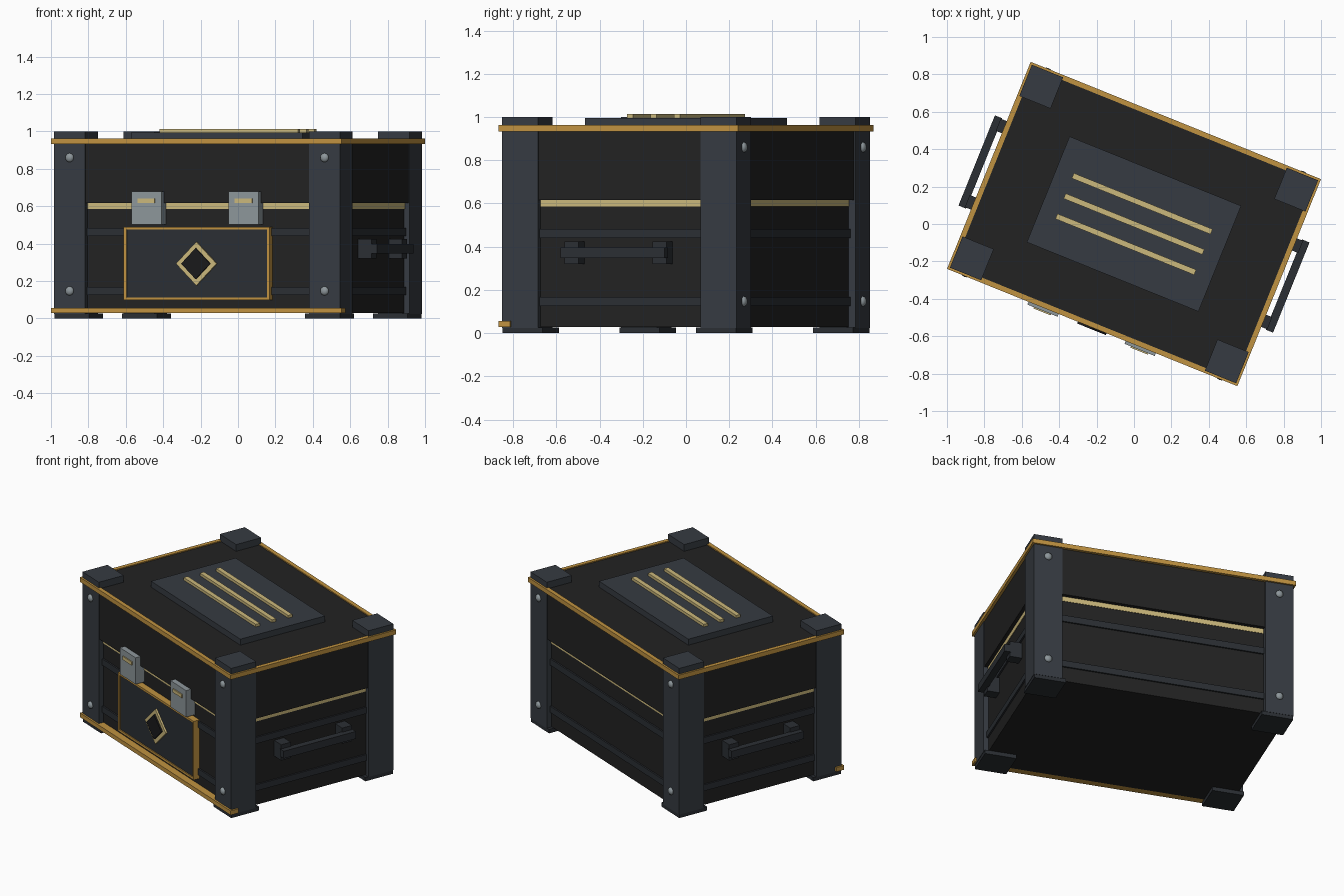
import bpy, bmesh, math
from mathutils import Matrix, Vector

if "Cube" in bpy.data.objects:
    bpy.data.objects.remove(bpy.data.objects["Cube"])

TURN = Matrix.Rotation(math.radians(-22), 4, 'Z')   # whole chest is turned


def material(name, rgb):
    m = bpy.data.materials.new(name)
    m.diffuse_color = (*rgb, 1)
    m.use_nodes = True
    m.node_tree.nodes["Principled BSDF"].inputs["Base Color"].default_value = m.diffuse_color
    return m


BLACK = material("charcoal", (0.016, 0.016, 0.016))
SLATE = material("slate", (0.037, 0.044, 0.054))
DARK = material("dark slate", (0.024, 0.028, 0.034))
GOLD = material("gold", (0.53, 0.29, 0.052))
PALE = material("pale gold", (0.60, 0.48, 0.20))
SILVER = material("silver", (0.27, 0.31, 0.33))
GEM = material("black", (0.010, 0.010, 0.011))


def finish(name, bm, mat):
    bmesh.ops.recalc_face_normals(bm, faces=bm.faces)
    me = bpy.data.meshes.new(name)
    bm.to_mesh(me)
    bm.free()
    me.materials.append(mat)
    ob = bpy.data.objects.new(name, me)
    ob.matrix_world = TURN
    bpy.context.collection.objects.link(ob)
    return ob


def box(name, x, y, z, mat):
    """Box from (min, max) ranges in the chest's own frame."""
    bm = bmesh.new()
    size = [abs(r[1] - r[0]) for r in (x, y, z)]
    mid = Vector([(r[0] + r[1]) / 2 for r in (x, y, z)])
    bmesh.ops.create_cube(bm, size=1, matrix=Matrix.Translation(mid) @ Matrix.Diagonal((*size, 1)))
    return finish(name, bm, mat)


def slab(name, hx, hy, z, mat):
    return box(name, (-hx, hx), (-hy, hy), z, mat)


def frame(name, outer, inner, y0, y1, mat):
    """Upright four-sided ring facing front; outer and inner are (x, z) loops."""
    bm = bmesh.new()
    rings = [[bm.verts.new((px, y, pz)) for px, pz in loop]
             for loop, y in ((outer, y0), (outer, y1), (inner, y1), (inner, y0))]
    for k in range(4):
        a, b = rings[k], rings[(k + 1) % 4]
        for i in range(4):
            j = (i + 1) % 4
            bm.faces.new((a[i], a[j], b[j], b[i]))
    return finish(name, bm, mat)


def diamond(r, cz=0.293):
    return [(r, cz), (0, cz + r), (-r, cz), (0, cz - r)]


def rect(hx, z0, z1):
    return [(hx, z0), (hx, z1), (-hx, z1), (-hx, z0)]


# body, seam strip and overhanging lid
slab("body", 0.795, 0.55, (0.028, 0.59), BLACK)
slab("seam_strip", 0.798, 0.553, (0.585, 0.62), PALE)
slab("lid", 0.82, 0.578, (0.617, 0.955), BLACK)

# horizontal rails around the body
for n, z in (("lower", (0.125, 0.167)), ("upper", (0.44, 0.483))):
    slab(n + "_rail", 0.805, 0.56, z, DARK)

# corner posts, feet and rivets
for sx, nx in ((-1, "left"), (1, "right")):
    for sy, ny in ((-1, "front"), (1, "back")):
        tag = ny + "_" + nx
        box(tag + "_post", (sx * 0.645, sx * 0.825), (sy * 0.405, sy * 0.585), (0.024, 1.0), SLATE)
        box(tag + "_foot", (sx * 0.623, sx * 0.823), (sy * 0.383, sy * 0.583), (0, 0.026), DARK)
        for k, z in enumerate((0.147, 0.86)):
            bm = bmesh.new()
            bmesh.ops.create_uvsphere(
                bm, u_segments=12, v_segments=8, radius=0.024,
                matrix=Matrix.Translation((sx * 0.735, sy * 0.585, z)) @ Matrix.Diagonal((1, 0.7, 1, 1)))
            for f in bm.faces:
                f.smooth = True
            finish(f"{tag}_rivet_{k + 1}", bm, SILVER)

# gold edging: all round the lid, and along the front at the bottom
TX, TY, TW = 0.837, 0.597, 0.027
for s, ny, nx in ((-1, "front", "left"), (1, "back", "right")):
    box(ny + "_lid_trim", (-TX, TX), (s * (TY - TW), s * TY), (0.932, 0.962), GOLD)
    box(nx + "_lid_trim", (s * (TX - TW), s * TX), (-TY + TW, TY - TW), (0.932, 0.962), GOLD)
box("front_bottom_trim", (-TX, TX), (-TY, -0.54), (0.029, 0.057), GOLD)

# raised plate with three bars on the lid
slab("lid_plate", 0.495, 0.305, (0.95, 0.995), SLATE)
for k, y in enumerate((-0.117, 0, 0.117)):
    box(f"lid_bar_{k + 1}", (-0.4, 0.4), (y - 0.015, y + 0.015), (0.99, 1.013), PALE)

# front panel with gold border and diamond
box("front_panel", (-0.415, 0.415), (-0.585, -0.545), (0.105, 0.485), DARK)
frame("front_panel_border", rect(0.42, 0.098, 0.49), rect(0.405, 0.113, 0.475), -0.545, -0.592, GOLD)
frame("diamond_frame", diamond(0.117), diamond(0.07), -0.58, -0.597, PALE)
bm = bmesh.new()
face = bm.faces.new([bm.verts.new((x, -0.58, z)) for x, z in diamond(0.083)])
ext = bmesh.ops.extrude_face_region(bm, geom=[face])
bmesh.ops.translate(bm, vec=(0, -0.027, 0), verts=[v for v in ext["geom"] if isinstance(v, bmesh.types.BMVert)])
finish("diamond_gem", bm, GEM)

# latches
for s, n in ((-1, "left"), (1, "right")):
    c = s * 0.28
    box(n + "_latch", (c - 0.087, c + 0.087), (-0.613, -0.545), (0.503, 0.68), SILVER)
    box(n + "_latch_bar", (c - 0.05, c + 0.05), (-0.62, -0.61), (0.617, 0.64), PALE)

# side handles
for s, n in ((-1, "left"), (1, "right")):
    box(n + "_handle_bar", (s * 0.864, s * 0.907), (-0.26, 0.26), (0.348, 0.397), DARK)
    for t, m in ((-1, "front"), (1, "back")):
        box(f"{n}_handle_{m}_mount", (s * 0.79, s * 0.872), (t * 0.185, t * 0.255), (0.32, 0.425), DARK)
